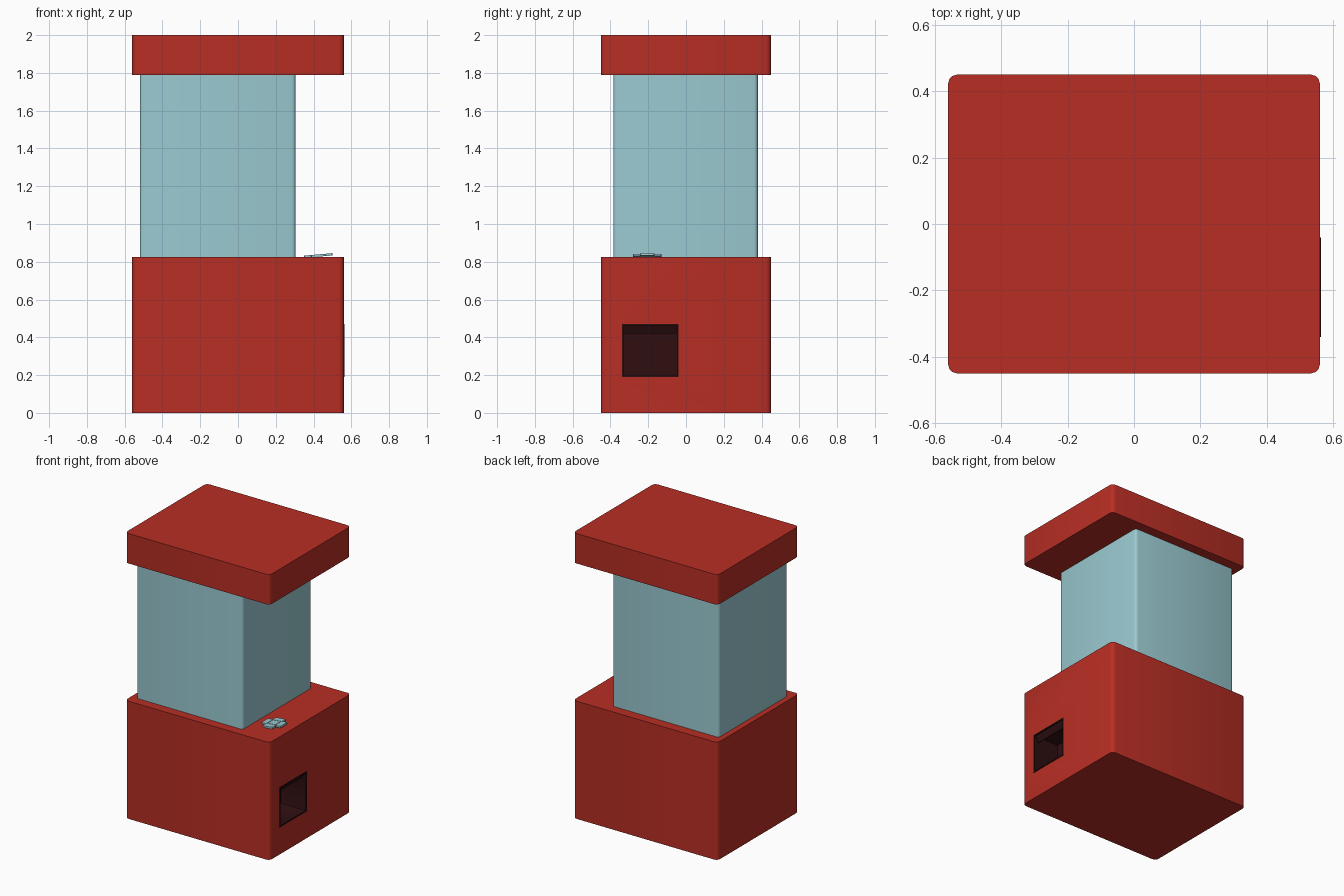
import bpy, bmesh, math
from mathutils import Matrix, Vector

if "Cube" in bpy.data.objects:
    bpy.data.objects.remove(bpy.data.objects["Cube"])


def material(name, rgb):
    m = bpy.data.materials.new(name)
    lin = [(c / 255 / 12.92 if c < 10 else ((c / 255 + 0.055) / 1.055) ** 2.4) for c in rgb]
    m.diffuse_color = (*lin, 1)
    m.use_nodes = True
    m.node_tree.nodes["Principled BSDF"].inputs["Base Color"].default_value = m.diffuse_color
    return m


RED = material("cabinet red", (184, 46, 36))
GLASS = material("pale teal", (154, 202, 209))
DARK = material("dark maroon", (46, 14, 16))


def box(name, lo, hi, mat, radius=0.0, axis=2, segments=3):
    """Box between two corners, with the edges along one axis rounded."""
    bm = bmesh.new()
    bmesh.ops.create_cube(bm, size=1)
    for v in bm.verts:
        v.co = Vector([(lo[i] + hi[i]) / 2 + v.co[i] * (hi[i] - lo[i]) for i in range(3)])
    if radius:
        edges = [e for e in bm.edges
                 if abs((e.verts[0].co - e.verts[1].co).normalized()[axis]) > 0.9]
        bmesh.ops.bevel(bm, geom=edges, offset=radius, segments=segments,
                        profile=0.5, affect='EDGES')
    me = bpy.data.meshes.new(name)
    bm.to_mesh(me)
    bm.free()
    me.materials.append(mat)
    ob = bpy.data.objects.new(name, me)
    bpy.context.collection.objects.link(ob)
    return ob


# Cabinet base, glass case and roof
base = box("cabinet_base", (-0.56, -0.45, 0), (0.56, 0.45, 0.825), RED, 0.027)
box("glass_case", (-0.52, -0.385, 0.82), (0.305, 0.38, 1.795), GLASS, 0.02)
box("roof", (-0.56, -0.45, 1.79), (0.56, 0.45, 2.0), RED, 0.027)

# Prize chute opening cut into the right side
Y0, Y1, Z0, Z1, DEPTH = -0.34, -0.04, 0.19, 0.47, 0.2
cutter = box("chute_cutter", (0.56 - DEPTH, Y0, Z0), (0.6, Y1, Z1), DARK, 0.012, 0, 2)
cut = base.modifiers.new("chute", 'BOOLEAN')
cut.object = cutter
cut.solver = 'EXACT'
bpy.context.view_layer.objects.active = base
bpy.ops.object.modifier_apply(modifier=cut.name)
bpy.data.objects.remove(cutter)

# Dark lining: every face inside the opening
base.data.materials.clear()
base.data.materials.append(RED)
base.data.materials.append(DARK)
for p in base.data.polygons:
    c = p.center
    inside = (0.56 - DEPTH - 0.01 < c.x < 0.555 and Y0 - 0.005 < c.y < Y1 + 0.005
              and Z0 - 0.005 < c.z < Z1 + 0.005)
    p.material_index = 1 if inside else 0

# Thin rim around the opening
T, P = 0.008, 0.563
for name, lo, hi in (("rim_bottom", (Y0, Z0), (Y1, Z0 + T)), ("rim_top", (Y0, Z1 - T), (Y1, Z1)),
                     ("rim_front", (Y0, Z0), (Y0 + T, Z1)), ("rim_back", (Y1 - T, Z0), (Y1, Z1))):
    box("chute_" + name, (0.555, *lo), (P, *hi), DARK)

# Sloped flap at the top of the opening
flap = box("chute_flap", (-0.003, Y0 + 0.01, -0.05), (0.003, Y1 - 0.01, 0), DARK)
flap.matrix_world = Matrix.Translation((0.55, 0, Z1 - 0.003)) @ Matrix.Rotation(math.radians(25), 4, 'Y')

# Direction pad, tilted slightly up to the right
tilt = Matrix.Translation((0.425, -0.205, 0.833)) @ Matrix.Rotation(math.radians(-5), 4, 'Y')
pad = [box("pad_centre", (-0.03, -0.03, -0.006), (0.03, 0.03, 0.006), GLASS)]
for i, side in enumerate(("right", "back", "left", "front")):
    arm = box("pad_" + side, (0.034, -0.038, -0.006), (0.075, 0.038, 0.006), GLASS, 0.008, 2, 2)
    arm.data.transform(Matrix.Rotation(i * math.pi / 2, 4, 'Z'))
    pad.append(arm)
for ob in pad:
    ob.matrix_world = tilt

# Smooth the rounded corners only
for ob in bpy.context.collection.objects:
    ob.select_set(True)
bpy.ops.object.shade_smooth_by_angle(angle=math.radians(35))
